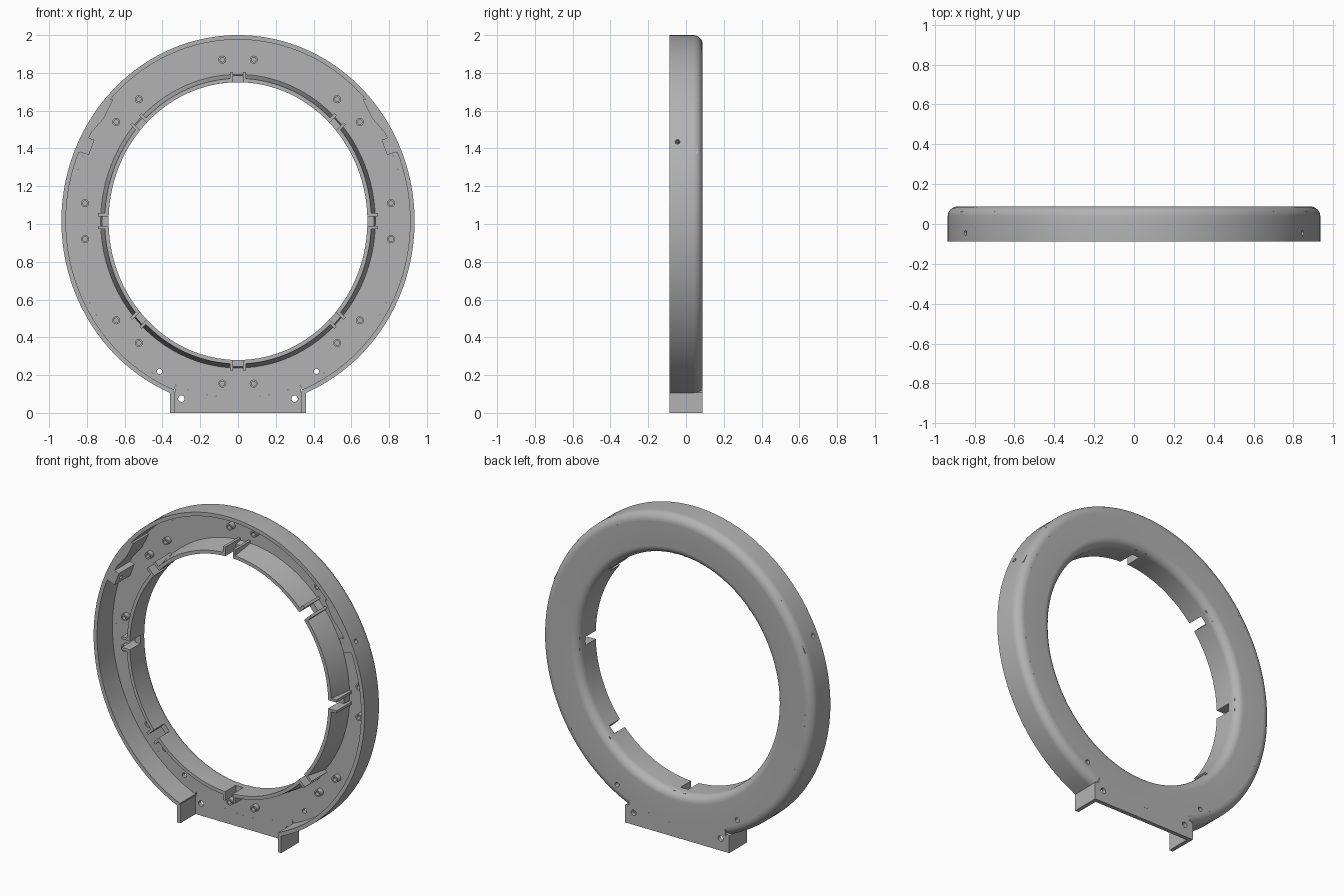
import bpy, bmesh, math
from mathutils import Matrix, Vector

cube = bpy.data.objects.get("Cube")
if cube:
    bpy.data.objects.remove(cube)

CZ, STRETCH = 1.015, 0.05         # ring centre height, extra height of each oval
FRONT, FLOOR, BACK = -0.088, 0.063, 0.088
HOLE, RIM, FILLET = 0.685, 0.935, 0.05
SEAM = RIM - FILLET

grey = bpy.data.materials.new("plain_grey")
grey.use_nodes = True
grey.diffuse_color = (0.45, 0.45, 0.45, 1)
grey.node_tree.nodes["Principled BSDF"].inputs["Base Color"].default_value = grey.diffuse_color


def finish(name, bm):
    bmesh.ops.recalc_face_normals(bm, faces=bm.faces)
    mesh = bpy.data.meshes.new(name)
    bm.to_mesh(mesh)
    bm.free()
    mesh.materials.append(grey)
    obj = bpy.data.objects.new(name, mesh)
    bpy.context.collection.objects.link(obj)
    return obj


def oval(r, t, y):
    return Vector((r * math.cos(t), y, CZ + (r + STRETCH) * math.sin(t)))


def sweep(name, profile, start, end, steps, closed):
    """Carry a closed (radius, y) profile around the oval."""
    bm = bmesh.new()
    count = steps if closed else steps + 1
    loops = [[bm.verts.new(oval(r, start + (end - start) * i / steps, y)) for r, y in profile]
             for i in range(count)]
    for i in range(steps):
        a, b = loops[i], loops[(i + 1) % count]
        for j in range(len(profile)):
            k = (j + 1) % len(profile)
            bm.faces.new((a[j], a[k], b[k], b[j]))
    if not closed:
        bm.faces.new(loops[0])
        bm.faces.new(loops[-1])
    return finish(name, bm)


def prism(name, points, y0, y1):
    """Extrude an (x, z) outline along y."""
    bm = bmesh.new()
    a = [bm.verts.new((x, y0, z)) for x, z in points]
    b = [bm.verts.new((x, y1, z)) for x, z in points]
    bm.faces.new(a)
    bm.faces.new(b)
    for i in range(len(a)):
        k = (i + 1) % len(a)
        bm.faces.new((a[i], a[k], b[k], b[i]))
    return finish(name, bm)


def radial_box(name, angle, r0, r1, s0, s1, y0, y1):
    """Box standing on a spoke: r along the spoke, s across it."""
    u = Vector((math.cos(angle), math.sin(angle)))
    v = Vector((-u.y, u.x))
    centre = Vector((0, CZ))
    pts = [centre + u * r + v * s for r, s in ((r0, s0), (r1, s0), (r1, s1), (r0, s1))]
    return prism(name, pts, y0, y1)


def rod(name, centre, direction, radius, length):
    bm = bmesh.new()
    turn = Vector(direction).to_track_quat('Z', 'Y').to_matrix().to_4x4()
    bmesh.ops.create_cone(bm, cap_ends=True, segments=20, radius1=radius, radius2=radius,
                          depth=length, matrix=Matrix.Translation(centre) @ turn)
    return finish(name, bm)


def cut(obj, cutters):
    bpy.context.view_layer.objects.active = obj
    for cutter in cutters:
        cutter.hide_render = True
        mod = obj.modifiers.new("cut", 'BOOLEAN')
        mod.operation, mod.solver, mod.object = 'DIFFERENCE', 'EXACT', cutter
        bpy.ops.object.modifier_apply(modifier=mod.name)


def arc(cx, a0, a1):
    return [(cx + FILLET * math.cos(a0 + (a1 - a0) * i / 8),
             BACK - FILLET + FILLET * math.sin(a0 + (a1 - a0) * i / 8)) for i in range(9)]


# Back plate with the rounded, slightly tapered inner wall
plate_profile = ([(HOLE, FRONT)] + arc(HOLE + FILLET, math.pi, math.pi / 2)
                 + [(SEAM, BACK), (SEAM, FLOOR), (0.727, FLOOR), (0.706, FRONT)])
plate = sweep("back_plate_and_inner_wall", plate_profile, 0, 2 * math.pi, 160, True)

# Outer wall, open at the bottom between the legs
gap = math.acos(0.348 / RIM)
wall_profile = ([(SEAM, BACK)] + arc(SEAM, math.pi / 2, 0)[1:]
                + [(RIM, FRONT), (RIM - 0.024, FRONT), (RIM - 0.024, FLOOR), (SEAM, FLOOR)])
wall = sweep("outer_wall", wall_profile, -gap, math.pi + gap, 140, False)

# Foot plate and its two legs
bottom = []
for i in range(25):
    p = oval(SEAM, -math.pi + gap + (math.pi - 2 * gap) * i / 24, 0)
    bottom.append((p.x, p.z))
foot = prism("foot_plate", bottom + [(0.336, 0.1), (0.336, 0), (-0.336, 0), (-0.336, 0.1)], FLOOR, BACK)
for side, word in ((1, "left"), (-1, "right")):
    prism(word + "_leg", [(side * x, z) for x, z in
                          ((0.336, 0), (0.36, 0), (0.36, 0.108), (0.336, 0.118))], FRONT, BACK)

# Notches in the inner wall, each flanked by two fins
cutters = []
for i in range(8):
    a = i * math.pi / 4
    p = oval(HOLE, math.atan2(math.sin(a) * HOLE, math.cos(a) * (HOLE + STRETCH)), 0)
    r = math.hypot(p.x, p.z - CZ)
    cutters.append(radial_box("notch_cutter", a, r - 0.04, r + 0.06, -0.026, 0.026, FRONT - 0.02, 0.015))
    for s in (-1, 1):
        radial_box("notch_fin", a, r + 0.004, r + 0.056, s * 0.026, s * 0.042, FRONT, FLOOR)

# Screw holes through the plate and foot, and radial holes in the rim
foot_cutters, rim_cutters = [], []
for side in (-1, 1):
    cutters.append(rod("screw_hole_cutter", (side * 0.415, 0.08, 0.22), (0, 1, 0), 0.014, 0.2))
    foot_cutters.append(rod("screw_hole_cutter", (side * 0.3, 0.08, 0.075), (0, 1, 0), 0.017, 0.2))
    rim_cutters.append(rod("rim_hole_cutter", (side * 0.845, -0.045, 1.435), (side * 0.88, 0, 0.45), 0.013, 0.3))
cut(plate, cutters)
cut(foot, foot_cutters)
cut(wall, rim_cutters)

# Catch blocks inside the rim
for side, word in ((1, "left"), (-1, "right")):
    outline = [(0.87, 1.37), (0.835, 1.38), (0.79, 1.365), (0.76, 1.445), (0.79, 1.455),
               (0.775, 1.485), (0.71, 1.56), (0.66, 1.66), (0.70, 1.66), (0.77, 1.55), (0.83, 1.45)]
    block = prism(word + "_catch_block", [(side * x, z) for x, z in outline], FRONT, FLOOR)
    cut(block, [rim_cutters[0 if side < 0 else 1]])

# Small hollow screw posts
for x, z in ((0.083, 1.87), (0.525, 1.66), (0.645, 1.54), (0.81, 1.11),
             (0.81, 0.92), (0.645, 0.49), (0.525, 0.37), (0.083, 0.155)):
    for side in (-1, 1):
        post = rod("screw_post", (side * x, FLOOR - 0.015, z), (0, 1, 0), 0.021, 0.034)
        bore = rod("bore_cutter", (side * x, FLOOR - 0.03, z), (0, 1, 0), 0.012, 0.05)
        cut(post, [bore])

# Remove cutters, smooth the curved parts
for obj in list(bpy.data.objects):
    if obj.name.split(".")[0].endswith("_cutter"):
        bpy.data.objects.remove(obj)
bpy.ops.object.select_all(action='DESELECT')
for obj in bpy.context.collection.objects:
    if obj.type == 'MESH':
        obj.select_set(True)
        bpy.context.view_layer.objects.active = obj
bpy.ops.object.shade_smooth_by_angle(angle=math.radians(30))
